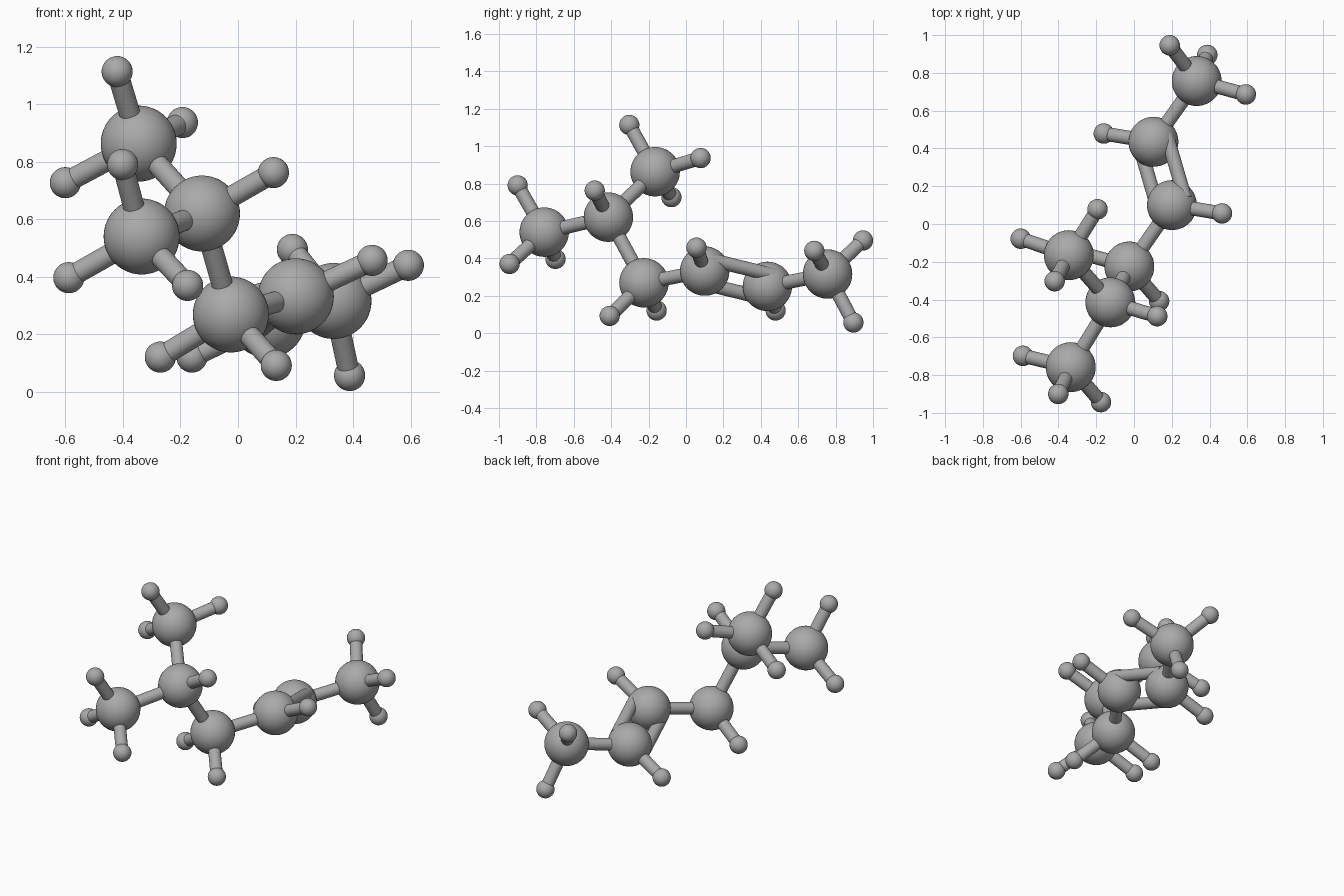
import bpy
from mathutils import Vector

cube = bpy.data.objects.get("Cube")
if cube:
    bpy.data.objects.remove(cube, do_unlink=True)

BIG, SMALL, ROD = 0.132, 0.054, 0.037

grey = bpy.data.materials.new("grey")
grey.use_nodes = True
colour = (0.4, 0.4, 0.4, 1)
grey.diffuse_color = colour
grey.node_tree.nodes["Principled BSDF"].inputs["Base Color"].default_value = colour


def finish(name):
    obj = bpy.context.object
    obj.name = name
    obj.data.materials.append(grey)
    bpy.ops.object.shade_smooth_by_angle()
    return obj


def ball(name, centre, radius):
    bpy.ops.mesh.primitive_uv_sphere_add(
        segments=48, ring_count=24, radius=radius, location=centre)
    finish(name)


def rod(name, start, end, shift=Vector()):
    axis = end - start
    bpy.ops.mesh.primitive_cylinder_add(
        vertices=32, radius=ROD, depth=axis.length,
        location=(start + end) / 2 + shift,
        rotation=axis.to_track_quat("Z", "Y").to_euler())
    finish(name)


# Large balls, each with the small balls attached to it
groups = {
    "upper_end": ((-.345, -.165, .863),
                  [(-.42, -.303, 1.113), (-.193, .078, .936), (-.6, -.078, .727)]),
    "branch": ((-.125, -.415, .62), [(.123, -.488, .762)]),
    "front_end": ((-.335, -.758, .54),
                  [(-.401, -.9, .79), (-.588, -.698, .397), (-.175, -.943, .37)]),
    "middle": ((-.025, -.225, .269), [(-.27, -.157, .121), (.133, -.408, .092)]),
    "double_front": ((.201, .1, .332), [(.466, .056, .457)]),
    "double_back": ((.103, .435, .25), [(-.16, .479, .121)]),
    "back_end": ((.332, .757, .316),
                 [(.592, .686, .44), (.189, .946, .495), (.388, .895, .057)]),
}
for name, (centre, tips) in groups.items():
    centre = Vector(centre)
    ball(name + "_ball", centre, BIG)
    for i, tip in enumerate(tips, 1):
        ball(f"{name}_tip_{i}", tip, SMALL)
        rod(f"{name}_tip_rod_{i}", centre, Vector(tip))

# Rods between large balls
links = [("upper_end", "branch"), ("front_end", "branch"), ("branch", "middle"),
         ("middle", "double_front"), ("double_back", "back_end")]
for a, b in links:
    rod(f"{a}_to_{b}_rod", Vector(groups[a][0]), Vector(groups[b][0]))

# Pair of parallel rods
a, b = (Vector(groups[n][0]) for n in ("double_front", "double_back"))
side = Vector((.07, .035, .0595))
for label, sign in (("upper", 1), ("lower", -1)):
    rod(f"{label}_double_rod", a, b, side * sign)
